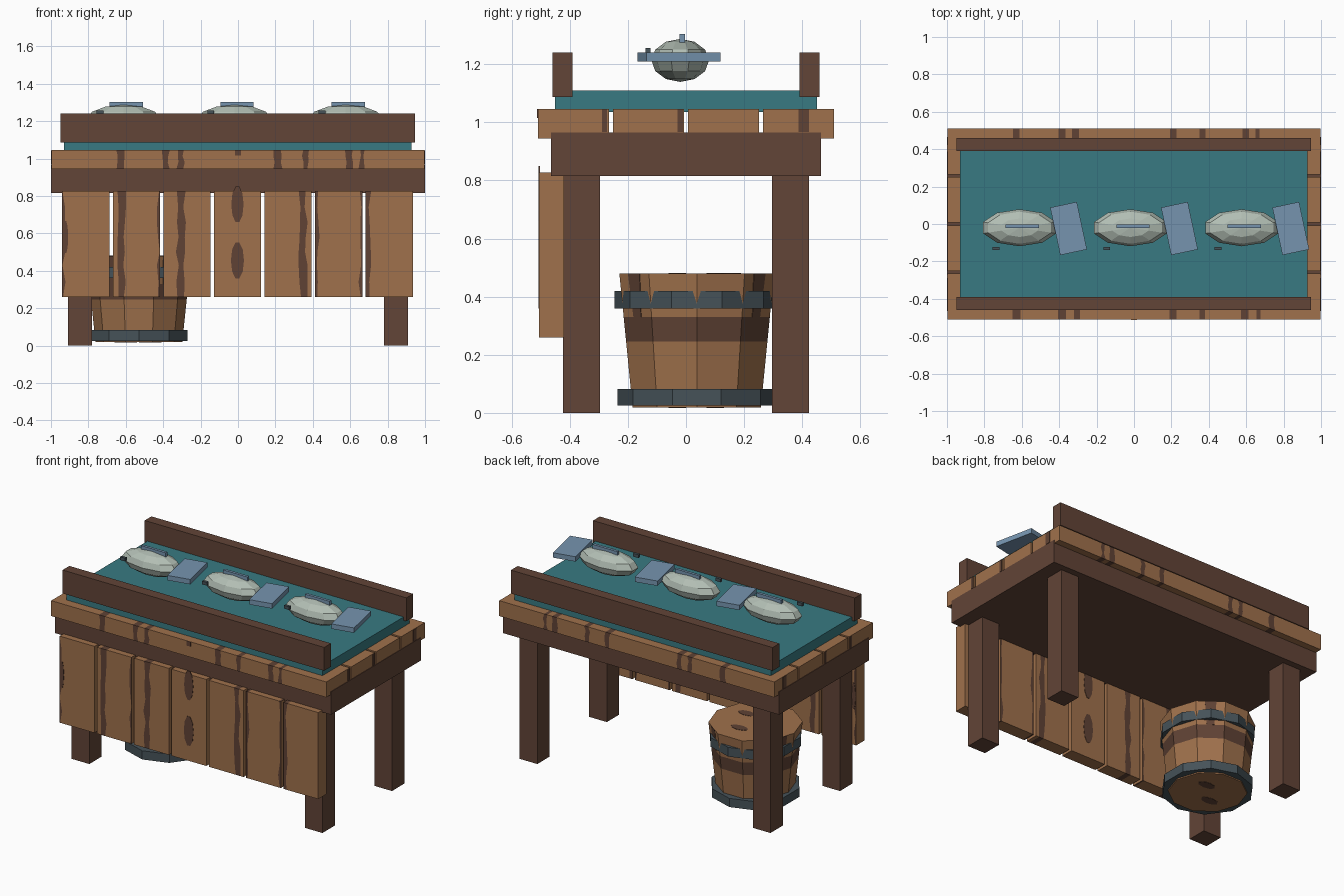
import bpy, bmesh, math, random
from mathutils import Matrix, Vector

if "Cube" in bpy.data.objects:
    bpy.data.objects.remove(bpy.data.objects["Cube"])

random.seed(4)


def material(name, rgb):
    m = bpy.data.materials.new(name)
    m.diffuse_color = (*rgb, 1)
    m.use_nodes = True
    m.node_tree.nodes["Principled BSDF"].inputs["Base Color"].default_value = m.diffuse_color
    return m


WOOD = material("warm wood", (0.35, 0.165, 0.072))
DARK = material("dark wood", (0.122, 0.058, 0.038))
GRAIN = material("wood grain", (0.115, 0.055, 0.035))
TEAL = material("teal cloth", (0.040, 0.195, 0.223))
FISH = material("pale fish skin", (0.445, 0.515, 0.456))
FIN = material("blue fin", (0.18, 0.296, 0.429))
IRON = material("dark iron", (0.061, 0.084, 0.098))


def finish(name, bm, *mats):
    bmesh.ops.recalc_face_normals(bm, faces=bm.faces)
    me = bpy.data.meshes.new(name)
    bm.to_mesh(me)
    bm.free()
    for m in mats:
        me.materials.append(m)
    ob = bpy.data.objects.new(name, me)
    bpy.context.collection.objects.link(ob)
    return ob


def box_bm(lo, hi):
    bm = bmesh.new()
    bmesh.ops.create_cube(bm, size=1)
    lo, hi = Vector(lo), Vector(hi)
    for v in bm.verts:
        v.co = Vector([(lo[i] + hi[i]) / 2 + v.co[i] * (hi[i] - lo[i]) for i in range(3)])
    return bm


def box(name, lo, hi, mat):
    return finish(name, box_bm(lo, hi), mat)


def plank(name, lo, hi, strips, cross_axis=None, cross=(), wave=0.0):
    """Plank cut across x into dark grain strips, with wavy strip borders."""
    bm = box_bm(lo, hi)
    cuts = [(0, c) for s in strips for c in s if lo[0] + .002 < c < hi[0] - .002]
    cuts += [(cross_axis, c) for c in cross]
    for axis, c in cuts:
        co, no = Vector(), Vector()
        co[axis], no[axis] = c, 1
        bmesh.ops.bisect_plane(bm, geom=bm.verts[:] + bm.edges[:] + bm.faces[:],
                               plane_co=co, plane_no=no)
    for f in bm.faces:
        x = f.calc_center_median().x
        inside = any(max(a, lo[0]) < x < min(b, hi[0]) for a, b in strips)
        f.material_index = int(inside and abs(f.normal.x) < .5)
    # the same sideways shift for front and back keeps the grain running through
    shift = {}
    for v in bm.verts:
        if lo[0] + .004 < v.co.x < hi[0] - .004 and wave:
            key = (round(v.co.x, 3), round(v.co.z, 3))
            if key not in shift:
                shift[key] = random.uniform(-wave, wave)
            v.co.x += shift[key]
    return finish(name, bm, WOOD, GRAIN)


# frame: four legs and solid base
for sx in (-1, 1):
    for sy in (-1, 1):
        x, y = sx * .845, sy * .36
        box("leg", (x - .064, y - .064, 0), (x + .064, y + .064, .83), DARK)
box("table_base", (-1, -.465, .815), (1, .465, .965), DARK)

# table planks running along x
top_strips = [(-.645, -.605), (-.40, -.37), (-.325, -.29), (.195, .232),
              (.345, .375), (.575, .61), (.65, .675)]
for i in range(4):
    y = -.51 + i * .2585
    s = top_strips if i in (0, 3) else top_strips[::2]
    plank("table_plank", (-.997, y, .945), (.997, y + .2445, 1.046), s, 2, [.98, 1.015], .007)
# grain on plank ends
for sx in (-1, 1):
    for y, w in ((-.02, .018), (.405, .035), (-.28, .018)):
        box("end_grain", (sx * .998 - .002, y - w / 2, .967), (sx * .998 + .002, y + w / 2, 1.044), GRAIN)
box("edge_knot", (-.015, -.512, 1.015), (.015, -.508, 1.046), GRAIN)

# hanging front boards with wavy grain
front_strips = [(-.945, -.93), (-.645, -.605), (-.405 - .02, -.405), (-.325, -.285),
                (.33, .365), (.41, .427), (.652, .67), (.683, .705)]
for i in range(7):
    x = -.94 + i * .2705
    plank("front_board", (x, -.505, .26), (x + .252, -.42, .827), front_strips,
          2, [.34, .43, .5, .58, .66, .74], .009)


def knot(cx, cz, rx, rz, y):
    bm = bmesh.new()
    pts = [bm.verts.new((cx + rx * math.cos(a), y, cz + rz * math.sin(a)))
           for a in [k * math.pi / 5 for k in range(10)]]
    f = bm.faces.new(pts)
    r = bmesh.ops.extrude_face_region(bm, geom=[f])
    for v in r["geom"]:
        if isinstance(v, bmesh.types.BMVert):
            v.co.y += .004
    finish("board_knot", bm, GRAIN)


for y in (-.507, -.422):
    knot(-.003, .755, .033, .10, y)
    knot(-.003, .455, .035, .10, y)
    knot(-.922, .58, .014, .09, y)

# cloth and side rails
box("cloth_top", (-.93, -.45, 1.035), (.928, .45, 1.11), TEAL)
for y in (-.425, .425):
    box("rail", (-.95, y - .035, 1.087), (.947, y + .035, 1.24), DARK)


# three fish
def fish(cx):
    bm = bmesh.new()
    bmesh.ops.create_uvsphere(bm, u_segments=10, v_segments=6, radius=1)
    for v in bm.verts:
        v.co = Vector((cx + v.co.x * .205, -.02 + v.co.y * .099, 1.213 + v.co.z * .074))
    finish("fish_body", bm, FISH)
    box("fish_back_fin", (cx - .075, -.022, 1.27), (cx + .103, -.004, 1.303), FIN)
    box("fish_eye", (cx - .145, -.14, 1.235), (cx - .108, -.122, 1.256), IRON)
    bm = box_bm((-.073, -.13, -.016), (.073, .13, .016))
    bmesh.ops.transform(bm, verts=bm.verts, matrix=Matrix.Translation((cx + .262, -.024, 1.225))
                        @ Matrix.Rotation(math.radians(12), 4, 'Z'))
    finish("fish_tail", bm, FIN)


for cx in (-.612, -.019, .576):
    fish(cx)

# bucket under the table
BX, BY, N = -.53, .037, 10


def ring(bm, r, z, turn=0.0):
    return [bm.verts.new((BX + r * math.cos(a), BY + r * math.sin(a), z))
            for a in [turn + k * 2 * math.pi / N for k in range(N)]]


bm = bmesh.new()
levels = (.018, .085, .245, .33, .42, .48)
rings = [ring(bm, .232 + .048 * (z - .018) / .462, z) for z in levels]
for j in range(len(rings) - 1):
    for k in range(N):
        n = (k + 1) % N
        f = bm.faces.new((rings[j][k], rings[j][n], rings[j + 1][n], rings[j + 1][k]))
        f.material_index = int(j == 2)
bm.faces.new(rings[0])
bm.faces.new(rings[-1])
finish("bucket", bm, WOOD, GRAIN)

# grain on the bucket staves and lid
for k in (1, 4, 6, 8):
    bm = bmesh.new()
    a = (k + .5) * 2 * math.pi / N
    d, t = Vector((math.cos(a), math.sin(a), 0)), Vector((-math.sin(a), math.cos(a), 0))
    c = Vector((BX, BY, 0))
    for w, z in ((.022, .33), (.034, .48)):
        r = (.232 + .048 * (z - .018) / .462) * math.cos(math.pi / N)
        for off in (-.002, .002):
            for s in (-w, w):
                bm.verts.new(c + d * (r + off) + t * s + Vector((0, 0, z)))
    bmesh.ops.convex_hull(bm, input=bm.verts)
    finish("stave_grain", bm, GRAIN)
for x, y, z in ((-.63, .1, .48), (-.42, -.03, .48), (-.5, .16, .48), (-.6, -.03, .018), (-.47, .1, .018)):
    bm = bmesh.new()
    bmesh.ops.create_cone(bm, cap_ends=True, segments=8, radius1=.06, radius2=.06, depth=.004)
    for v in bm.verts:
        v.co = Vector((x + v.co.x, y + v.co.y * .5, z + v.co.z))
    finish("lid_grain", bm, GRAIN)


def hoop(name, r_out, r_in, z0, z1, turn):
    bm = bmesh.new()
    loops = [ring(bm, r, z, turn) for r, z in ((r_out, z0), (r_out, z1), (r_in, z1), (r_in, z0))]
    for j in range(4):
        a, b = loops[j], loops[(j + 1) % 4]
        for k in range(N):
            n = (k + 1) % N
            bm.faces.new((a[k], a[n], b[n], b[k]))
    finish(name, bm, IRON)


hoop("lower_hoop", .272, .222, .025, .082, math.pi / N)
hoop("upper_hoop", .283, .25, .36, .42, math.pi / N)
